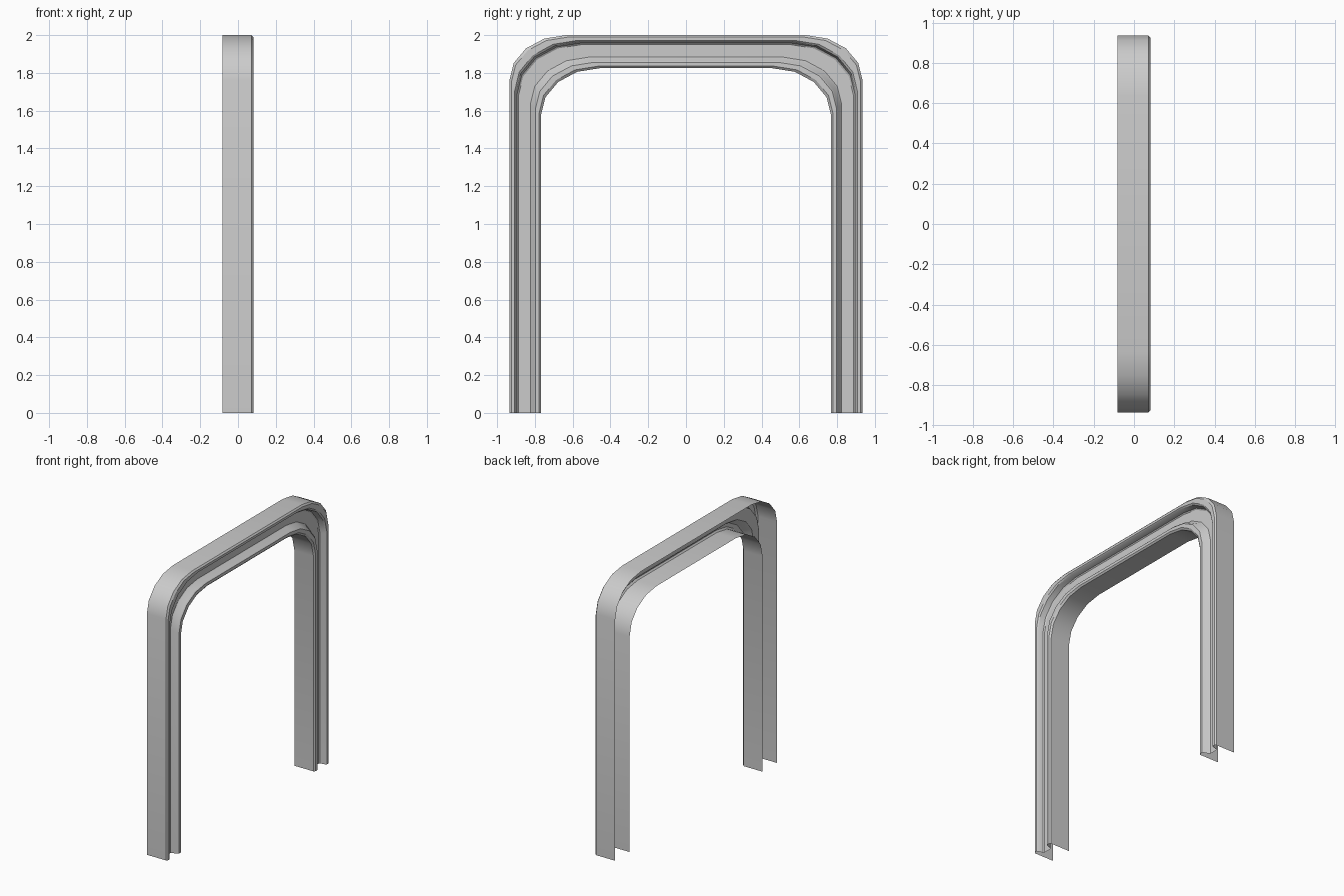
import bpy, bmesh
from math import sin, cos, pi

if "Cube" in bpy.data.objects:
    bpy.data.objects.remove(bpy.data.objects["Cube"])

W, H, FRONT, BACK = 0.935, 2.0, 0.082, -0.082
SEGS = 4  # segments per rounded corner

# Cross-section: (inset from outer edge, x, corner radius in y, corner radius in z)
PROFILE = [
    (0.000, BACK, 0.30, 0.24),           # outer wall, open at the back
    (0.000, FRONT - 0.010, 0.30, 0.24),
    (0.010, FRONT, 0.30, 0.24),          # bevelled outer lip
    (0.027, FRONT, 0.33, 0.27),
    (0.033, FRONT - 0.008, 0.34, 0.275), # groove wall
    (0.040, 0.036, 0.34, 0.275),
    (0.047, 0.030, 0.34, 0.275),         # groove floor
    (0.111, 0.030, 0.31, 0.25),
    (0.117, 0.036, 0.31, 0.25),          # inner groove wall
    (0.130, FRONT - 0.008, 0.31, 0.25),
    (0.137, FRONT, 0.31, 0.25),          # inner lip
    (0.157, FRONT, 0.31, 0.25),
    (0.167, FRONT - 0.010, 0.31, 0.25),
    (0.167, BACK, 0.31, 0.25),           # inner wall
]


def arch_path(d, x, ry, rz):
    """Arch from the left foot, over the top, to the right foot."""
    y, z = W - d, H - d * 1.05
    half = [(x, -y, 0.0)]
    for k in range(SEGS + 1):
        a = k * pi / 2 / SEGS
        half.append((x, -(y - ry + ry * cos(a)), z - rz + rz * sin(a)))
    return half + [(px, -py, pz) for px, py, pz in reversed(half)]


# Arch-shaped frame moulding: a thin shell swept from the cross-section
bm = bmesh.new()
rows = [[bm.verts.new(p) for p in arch_path(*pt)] for pt in PROFILE]
for a, b in zip(rows, rows[1:]):
    for i in range(len(a) - 1):
        bm.faces.new((a[i], b[i], b[i + 1], a[i + 1]))
mesh = bpy.data.meshes.new("arched_frame")
bm.to_mesh(mesh)
bm.free()
frame = bpy.data.objects.new("arched_frame", mesh)
bpy.context.collection.objects.link(frame)
bpy.context.view_layer.objects.active = frame
frame.select_set(True)
bpy.ops.object.shade_smooth_by_angle(angle=pi / 6)
